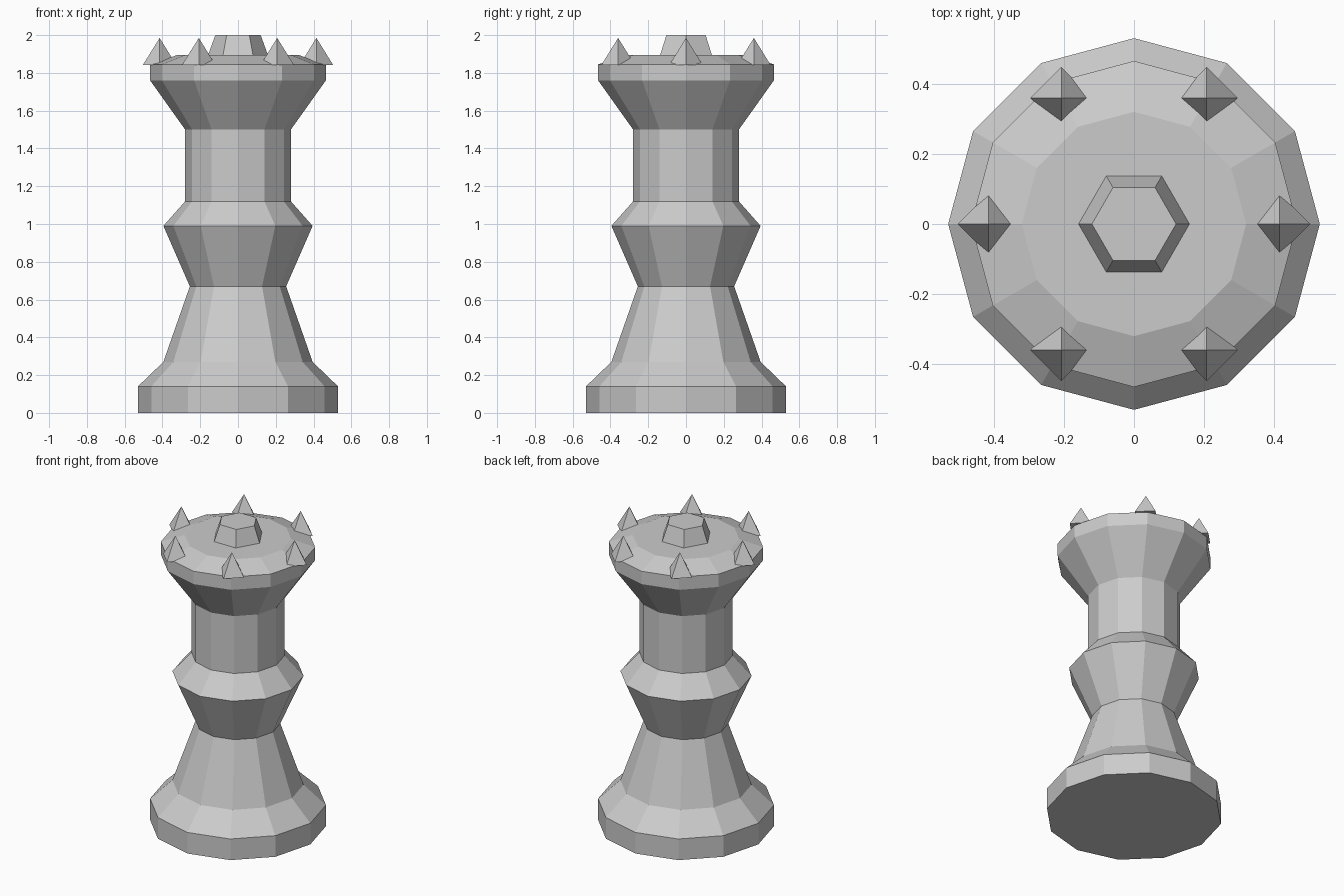
import bpy, bmesh, math

if "Cube" in bpy.data.objects:
    bpy.data.objects.remove(bpy.data.objects["Cube"])

SIDES = 12


def finish(bm, name):
    bmesh.ops.recalc_face_normals(bm, faces=bm.faces)
    mesh = bpy.data.meshes.new(name)
    bm.to_mesh(mesh)
    bm.free()
    obj = bpy.data.objects.new(name, mesh)
    bpy.context.collection.objects.link(obj)
    return obj


def lathe(name, profile, sides, centre=(0, 0)):
    """Stack rings of (radius, z) into a closed faceted solid; radius 0 ends in a tip."""
    bm = bmesh.new()
    rings = []
    for r, z in profile:
        count = sides if r > 0 else 1
        rings.append([bm.verts.new((centre[0] + r * math.cos(math.tau * i / sides),
                                    centre[1] + r * math.sin(math.tau * i / sides), z))
                      for i in range(count)])
    for low, high in zip(rings, rings[1:]):
        for i in range(sides):
            j = (i + 1) % sides
            if len(high) == 1:
                bm.faces.new((low[i], low[j], high[0]))
            else:
                bm.faces.new((low[i], low[j], high[j], high[i]))
    bm.faces.new(rings[0])
    if len(rings[-1]) > 1:
        bm.faces.new(rings[-1])
    return finish(bm, name)


# Turned body: foot, flared stem, collar, neck and cup
lathe("body", [(0.53, 0), (0.53, 0.14), (0.395, 0.27), (0.255, 0.67),
               (0.395, 0.99), (0.28, 1.12), (0.28, 1.50), (0.465, 1.76),
               (0.465, 1.845), (0.32, 1.895)], SIDES)

# Hexagonal knob on the top
lathe("top_knob", [(0.16, 1.89), (0.12, 2.0)], 6)

# Six pyramid spikes around the rim
for k in range(6):
    a = math.tau * k / 6
    lathe(f"crown_spike_{k + 1}", [(0.088, 1.843), (0, 1.985)], 4,
          (0.415 * math.cos(a), 0.415 * math.sin(a)))
